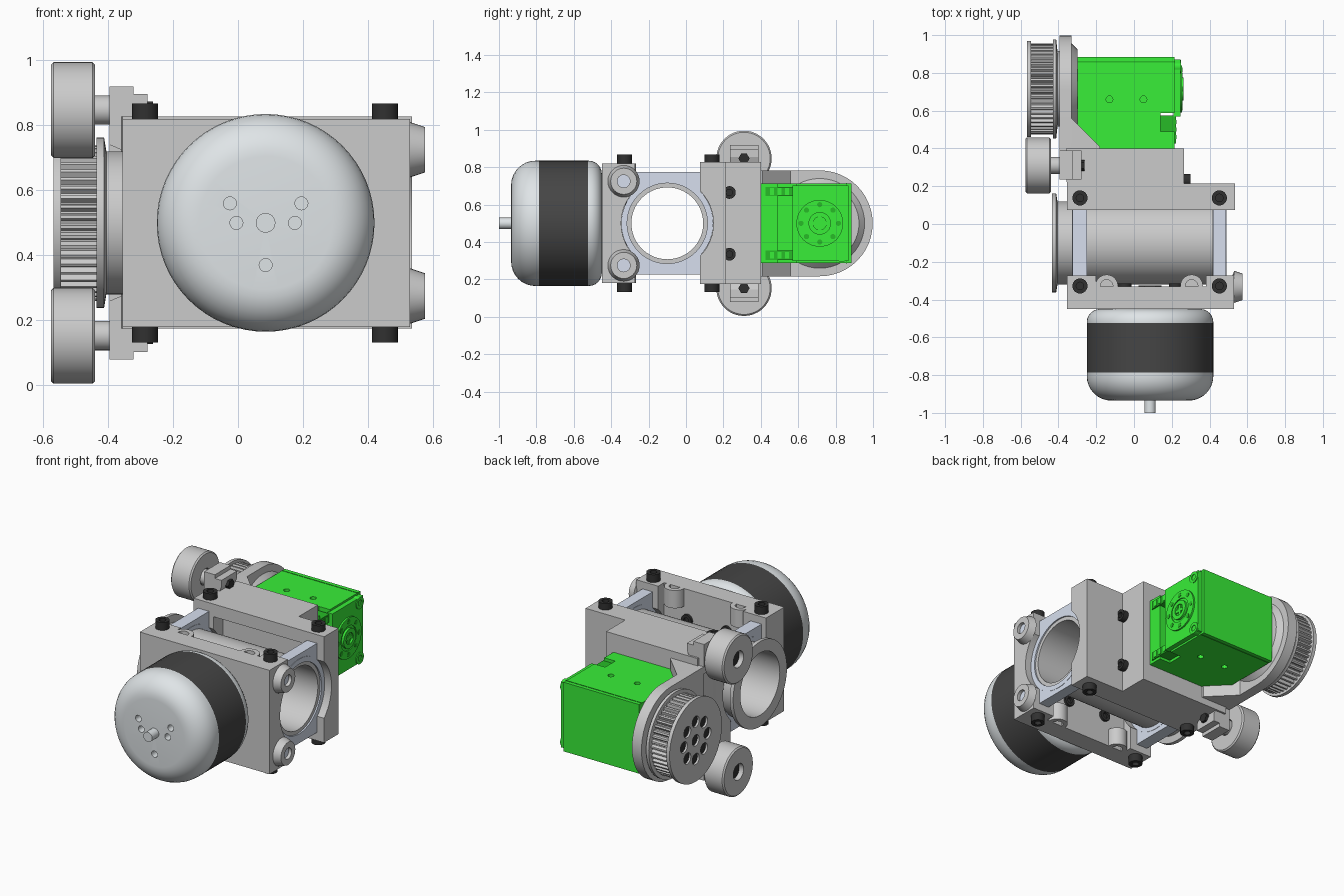
import bpy, bmesh
from math import sin, cos, pi, radians

if "Cube" in bpy.data.objects:
    bpy.data.objects.remove(bpy.data.objects["Cube"])


def mat(name, r, g, b):
    m = bpy.data.materials.new(name)
    m.diffuse_color = (r, g, b, 1)
    m.use_nodes = True
    m.node_tree.nodes["Principled BSDF"].inputs["Base Color"].default_value = m.diffuse_color
    return m


GREEN, DKGREEN = mat("green", .04, .86, .04), mat("dark_green", .02, .5, .02)
BLACK, BAND = mat("black", .03, .03, .03), mat("dark_band", .06, .06, .06)
SILVER, BLUE = mat("silver", .74, .78, .8), mat("pale_blue", .68, .74, .86)


def at(axis, a, u, v):
    return {"x": (a, u, v), "y": (u, a, v), "z": (u, v, a)}[axis]


def finish(name, bm, m):
    bmesh.ops.remove_doubles(bm, verts=bm.verts, dist=1e-5)
    bmesh.ops.recalc_face_normals(bm, faces=bm.faces)
    me = bpy.data.meshes.new(name)
    bm.to_mesh(me)
    bm.free()
    ob = bpy.data.objects.new(name, me)
    bpy.context.collection.objects.link(ob)
    if m:
        me.materials.append(m)
    return ob


def smooth(ob):
    bpy.ops.object.select_all(action="DESELECT")
    bpy.context.view_layer.objects.active = ob
    ob.select_set(True)
    bpy.ops.object.shade_smooth_by_angle(angle=radians(30))
    return ob


def prism(name, pts, axis, a, b, m=None):
    """Extrude a 2D outline along an axis from a to b."""
    bm = bmesh.new()
    lo = [bm.verts.new(at(axis, a, *p)) for p in pts]
    hi = [bm.verts.new(at(axis, b, *p)) for p in pts]
    bm.faces.new(lo)
    bm.faces.new(hi)
    for i in range(len(pts)):
        j = (i + 1) % len(pts)
        bm.faces.new((lo[i], lo[j], hi[j], hi[i]))
    return finish(name, bm, m)


def box(name, x0, x1, y0, y1, z0, z1, m=None):
    return prism(name, [(x0, y0), (x1, y0), (x1, y1), (x0, y1)], "z", z0, z1, m)


def lathe(name, prof, axis, c, m=None, n=32, closed=False):
    """Turn a profile of (radius, position) round an axis through c."""
    bm = bmesh.new()
    rings = [[bm.verts.new(at(axis, a, c[0] + r * cos(2 * pi * k / n), c[1] + r * sin(2 * pi * k / n)))
              for k in range(n)] if r > 0 else [bm.verts.new(at(axis, a, *c))] * n for r, a in prof]
    for i in range(len(prof) if closed else len(prof) - 1):
        p, q = rings[i], rings[(i + 1) % len(prof)]
        for k in range(n):
            f = list(dict.fromkeys((p[k], p[k - 1], q[k - 1], q[k])))
            if len(f) > 2:
                bm.faces.new(f)
    return smooth(finish(name, bm, m))


def cyl(name, axis, c, r, a, b, m=None, n=32):
    return lathe(name, [(0, a), (r, a), (r, b), (0, b)], axis, c, m, n)


def cut(ob, *cutters):
    for c in cutters:
        mod = ob.modifiers.new("cut", "BOOLEAN")
        mod.operation, mod.object, mod.solver = "DIFFERENCE", c, "EXACT"
        bpy.context.view_layer.objects.active = ob
        bpy.ops.object.modifier_apply(modifier=mod.name)
        bpy.data.objects.remove(c)
    return ob


def screw(name, axis, c, r, a, b):
    """Socket head screw whose open end is at b."""
    d = b + (a - b) * .5
    return lathe(name, [(0, a), (r, a), (r, b), (r * .5, b), (r * .5, d), (0, d)], axis, c, BLACK, 24)


# Motor
MC = (.085, .5)
F = [(.205 + .13 * cos(t * pi / 16), -.805 - .13 * sin(t * pi / 16)) for t in range(9)]
R = [(.265 + .07 * cos(t * pi / 12), -.52 + .07 * sin(t * pi / 12)) for t in range(7)]
cap = lathe("motor_front_cap", [(0, -.785), (.335, -.785)] + F + [(0, -.935)], "y", MC, SILVER, 64)
holes = [(-.025, .56), (.195, .56), (-.005, .5), (.175, .5), (.085, .37)]
cut(cap, *[cyl("hole", "y", h, .02, -1, -.89, None, 16) for h in holes])
smooth(cap)
cyl("motor_band", "y", MC, .335, -.785, -.523, BAND, 64)
lathe("motor_rear_cap", [(0, -.523), (.335, -.523)] + R + [(0, -.45)], "y", MC, SILVER, 64)
cyl("motor_shaft", "y", MC, .03, -1, -.92, SILVER)

# Front motor plate, hollowed for the tube, with a lowered middle
TC = (-.1, .5)
plate = box("motor_plate", -.355, .53, -.45, -.272, .18, .82)
cut(plate, box("c", -.2, .38, -.33, 0, 0, 1), cyl("c", "x", TC, .247, -1, 1, None, 48))
cyl("motor_plate_hub", "y", MC, .13, -.46, -.335)
for k in range(4):
    a = pi / 4 + k * pi / 2
    screw("motor_mount_screw", "y", (MC[0] + .19 * cos(a), MC[1] + .19 * sin(a)), .035, -.34, -.315)
cyl("hub_nut", "y", MC, .06, -.34, -.325, BLACK, 6)

# Rear block, wide at the front and narrow behind, with a tube seat and pocket
block = prism("rear_block", [(-.355, .075), (.535, .075), (.535, .214), (.265, .214), (.265, .4),
                             (-.36, .4), (-.36, .25), (-.355, .214)], "z", .175, .828)
cut(block, cyl("c", "x", TC, .247, -1, 1, None, 48), box("c", -.22, .4, 0, .17, .25, .75))

# Bearings and turned tube
for x0, x1 in ((-.325, -.25), (.418, .487)):
    h = box("bearing_plate", x0, x1, -.274, .077, .226, .775, BLUE)
    cut(h, cyl("c", "x", TC, .23, -1, 1, None, 48))
    lathe("bearing_ring", [(.215, x0 - .002), (.246, x0 - .002), (.246, x1 + .002), (.215, x1 + .002)],
          "x", TC, BLUE, 48, True)
lathe("tube", [(.192, -.435), (.262, -.435), (.262, -.412), (.22, -.405), (.22, .48), (.192, .48)],
      "x", TC, None, 64, True)

# Parts mirrored between the top and bottom
for s in (1, -1):
    def z(v):
        return .5 + s * v
    for x in (-.286, .452):
        screw("plate_screw", "z", (x, -.328), .04, z(.31), z(.368))
        screw("block_screw", "z", (x, .138), .04, z(.32), z(.368))
    for x in (-.145, .305):
        lathe("plate_boss", [(0, z(.2)), (.06, z(.21)), (.06, z(.32)), (.033, z(.32)), (.033, z(.28)), (0, z(.28))],
              "z", (x, -.328), None, 32)
    lathe("side_boss", [(0, .5), (.085, .53), (.07, .575), (.034, .575), (.034, .55)], "x", (-.333, z(.225)))
    cyl("side_boss_pin", "x", (-.333, z(.225)), .034, .5, .555, BLUE)
    screw("block_side_screw", "x", (.232, z(.165)), .034, .255, .3)

    # Belt roller on its arm
    rc = (.31, z(.347))
    lathe("roller", [(.05, -.575), (.14, -.575), (.148, -.567), (.148, -.448), (.14, -.44), (.05, -.44)],
          "x", rc, None, 48, True)
    cyl("roller_screw_end", "x", rc, .051, -.545, -.46, BLACK, 24)
    cyl("roller_axle", "x", rc, .045, -.47, -.38)
    prism("roller_arm", [(-.395, z(.24)), (-.395, z(.42)), (-.322, z(.42)), (-.322, z(.397)), (-.278, z(.397)),
                         (-.278, z(.355)), (-.3, z(.3)), (-.3, z(.2))], "y", .235, .388)
    cyl("roller_arm_nut", "x", rc, .03, -.3, -.262, BLACK, 6)

# Servo body with a rear notch
body = prism("servo_body", [(-.18, .395), (.215, .395), (.215, .49), (.14, .49), (.14, .588), (.215, .588),
                            (.215, .885), (-.3, .885), (-.3, .515)], "z", .288, .714, GREEN)
cut(body, *[cyl("c", "z", (x, .66), .018, z0, z0 + .06, None, 16) for x in (-.13, .05) for z0 in (.255, .685)])
box("servo_cover_seam", -.298, .217, .855, .862, .286, .716, DKGREEN)
SC = (.715, .5)
box("servo_end_cover", .21, .245, .57, .87, .3, .702, GREEN)
horn = lathe("servo_idler_horn", [(0, .2), (.125, .2), (.125, .255), (.075, .255), (.075, .248), (.06, .248),
                                  (.06, .262), (.035, .262), (.035, .25), (0, .25)], "x", SC, GREEN, 48)
for k in range(8):
    a = k * pi / 4
    cyl("horn_hole", "x", (SC[0] + .1 * cos(a), SC[1] + .1 * sin(a)), .014, .25, .257, DKGREEN, 12)
for y0, y1, h in ((.675, .755, .01), (.705, .725, .035)):
    box("horn_cross", .245, .256, y0, y1, .5 - h, .5 + h, GREEN)
for zc in (.33, .67):
    lathe("servo_corner_bolt", [(0, .2), (.036, .2), (.036, .25), (.018, .25), (.018, .235), (0, .235)],
          "x", (.833, zc), GREEN, 24)
    box("servo_socket", .13, .222, .425, .575, zc - .025, zc + .025, DKGREEN)
    for k in range(3):
        box("servo_socket_pin", .22, .226, .45 + k * .04, .47 + k * .04, zc - .018, zc + .018, GREEN)

# Servo bracket with a rounded end and sloping gusset
arc = [(.715 + .283 * cos(t * pi / 24), .5 + .283 * sin(t * pi / 24)) for t in range(-12, 13)]
smooth(prism("servo_bracket", [(.39, .217)] + arc + [(.39, .783)], "x", -.395, -.33))
prism("bracket_gusset", [(-.36, .39), (-.18, .39), (-.18, .41), (-.33, .56), (-.36, .56)], "z", .217, .783)
lathe("bracket_collar", [(0, -.34), (.25, -.34), (.21, -.3), (0, -.3)], "x", SC, None, 48)

# Toothed pulley
N = 48
teeth = []
for k in range(N):
    for f, r in ((0, .222), (.25, .24), (.55, .24), (.8, .222)):
        a = 2 * pi * (k + f) / N
        teeth.append((SC[0] + r * cos(a), SC[1] + r * sin(a)))
prism("pulley_teeth", teeth, "x", -.55, -.425)
face = cyl("pulley_outer_flange", "x", SC, .255, -.567, -.545, None, 64)
spots = [SC] + [(SC[0] + .115 * cos(k * pi / 4), SC[1] + .115 * sin(k * pi / 4)) for k in range(8)]
cut(face, *[cyl("c", "x", p, .034, -.6, -.552, None, 20) for p in spots])
smooth(face)
for p in spots:
    cyl("pulley_hole", "x", p, .033, -.555, -.551, BLACK, 20)
lathe("pulley_inner_flange", [(0, -.43), (.262, -.43), (.262, -.412), (.2, -.405), (.2, -.39), (0, -.39)],
      "x", SC, None, 64)
